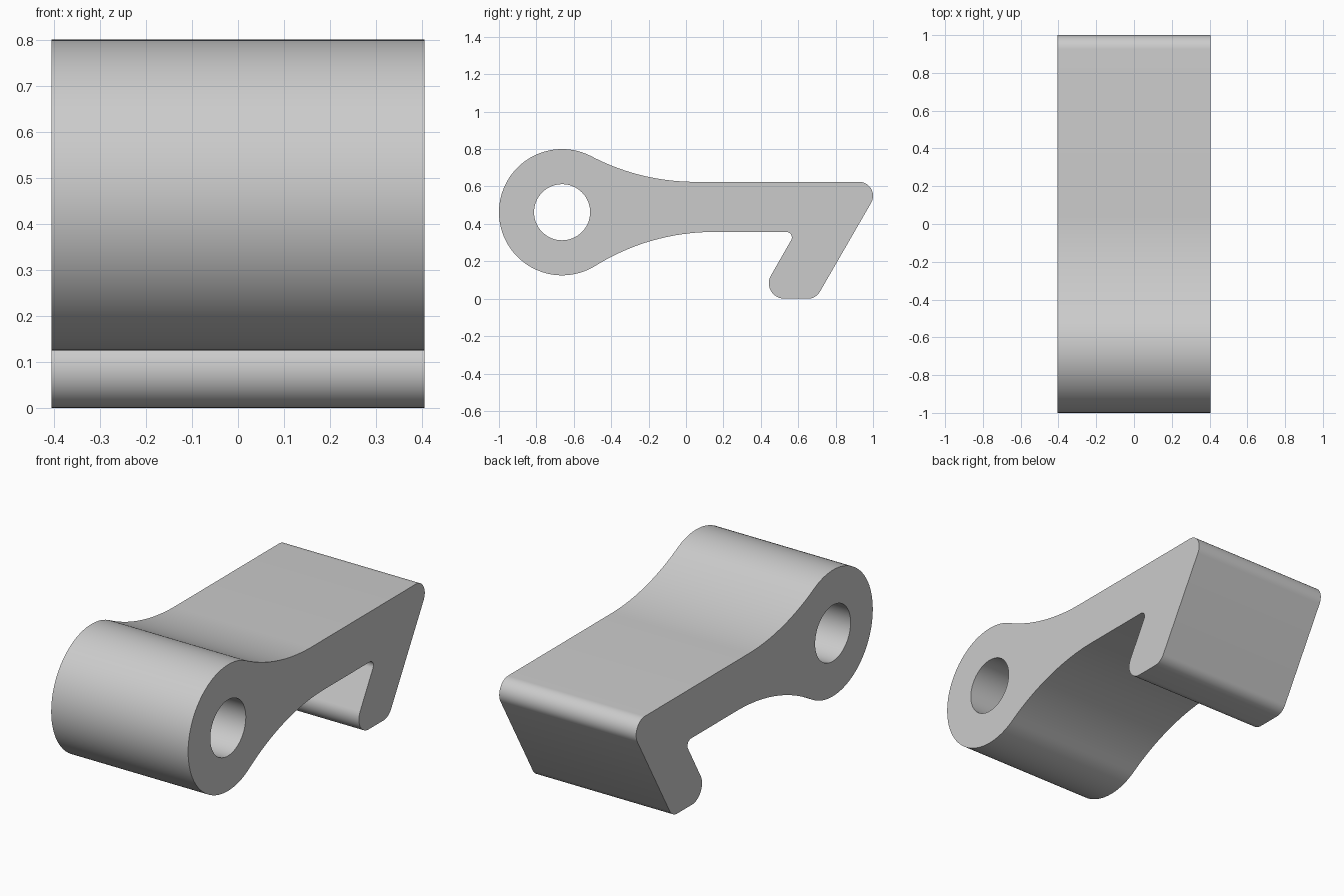
import bpy
import bmesh
from math import atan2, cos, degrees, radians, sin, sqrt

cube = bpy.data.objects.get("Cube")
if cube:
    bpy.data.objects.remove(cube, do_unlink=True)

HALF_WIDTH = 0.405
EYE = (-0.6625, 0.4625)
EYE_RADIUS = 0.3375
HOLE_RADIUS = 0.15
BLEND_RADIUS = 1.2
ARM_TOP, ARM_BOTTOM = 0.625, 0.357


def arc(center, radius, start, end, steps):
    """Points on an arc in the side plane, angles in degrees."""
    angles = [radians(start + (end - start) * i / steps) for i in range(steps + 1)]
    return [(center[0] + radius * cos(a), center[1] + radius * sin(a)) for a in angles]


def blend_center(z):
    """Center of the large arc tangent to both the eye and a level arm edge."""
    dz = z - EYE[1]
    dy = sqrt((EYE_RADIUS + BLEND_RADIUS) ** 2 - dz ** 2)
    return (EYE[0] + dy, z), degrees(atan2(dz, dy))


upper, upper_angle = blend_center(ARM_TOP + BLEND_RADIUS)
lower, lower_angle = blend_center(ARM_BOTTOM - BLEND_RADIUS)

# Side outline: eye, underside of arm, hook, top of arm
outline = (
    arc(EYE, EYE_RADIUS, upper_angle, 360 + lower_angle, 72)
    + arc(lower, BLEND_RADIUS, 180 + lower_angle, 90, 20)
    + arc((0.537, 0.328), 0.029, 90, -30, 10)
    + arc((0.526, 0.083), 0.083, 150, 270, 14)
    + arc((0.651, 0.075), 0.075, 270, 330, 10)
    + arc((0.925, 0.55), 0.075, -30, 90, 14)
    + arc(upper, BLEND_RADIUS, 270, 180 + upper_angle, 20)
)
hole = arc(EYE, HOLE_RADIUS, 0, 360, 64)

# Fill the outline around the hole and extrude it across the width
bm = bmesh.new()
for loop in (outline, hole):
    verts = [bm.verts.new((-HALF_WIDTH, y, z)) for y, z in loop]
    for i, vert in enumerate(verts):
        bm.edges.new((verts[i - 1], vert))
bmesh.ops.remove_doubles(bm, verts=bm.verts[:], dist=0.001)
bmesh.ops.triangle_fill(bm, edges=bm.edges[:], use_beauty=True, use_dissolve=False)
cap = bmesh.ops.extrude_face_region(bm, geom=bm.faces[:], use_keep_orig=True)
moved = [g for g in cap["geom"] if isinstance(g, bmesh.types.BMVert)]
bmesh.ops.translate(bm, verts=moved, vec=(2 * HALF_WIDTH, 0, 0))
bmesh.ops.recalc_face_normals(bm, faces=bm.faces[:])

mesh = bpy.data.meshes.new("hook_lever")
bm.to_mesh(mesh)
bm.free()
lever = bpy.data.objects.new("hook_lever", mesh)
bpy.context.collection.objects.link(lever)

# Plain grey finish
grey = bpy.data.materials.new("light_grey")
grey.use_nodes = True
color = (0.6, 0.6, 0.6, 1)
grey.diffuse_color = color
grey.node_tree.nodes["Principled BSDF"].inputs["Base Color"].default_value = color
mesh.materials.append(grey)

# Smooth the curved walls, keep the cap edges sharp
bpy.ops.object.select_all(action="DESELECT")
lever.select_set(True)
bpy.context.view_layer.objects.active = lever
bpy.ops.object.shade_smooth_by_angle(angle=radians(30))
